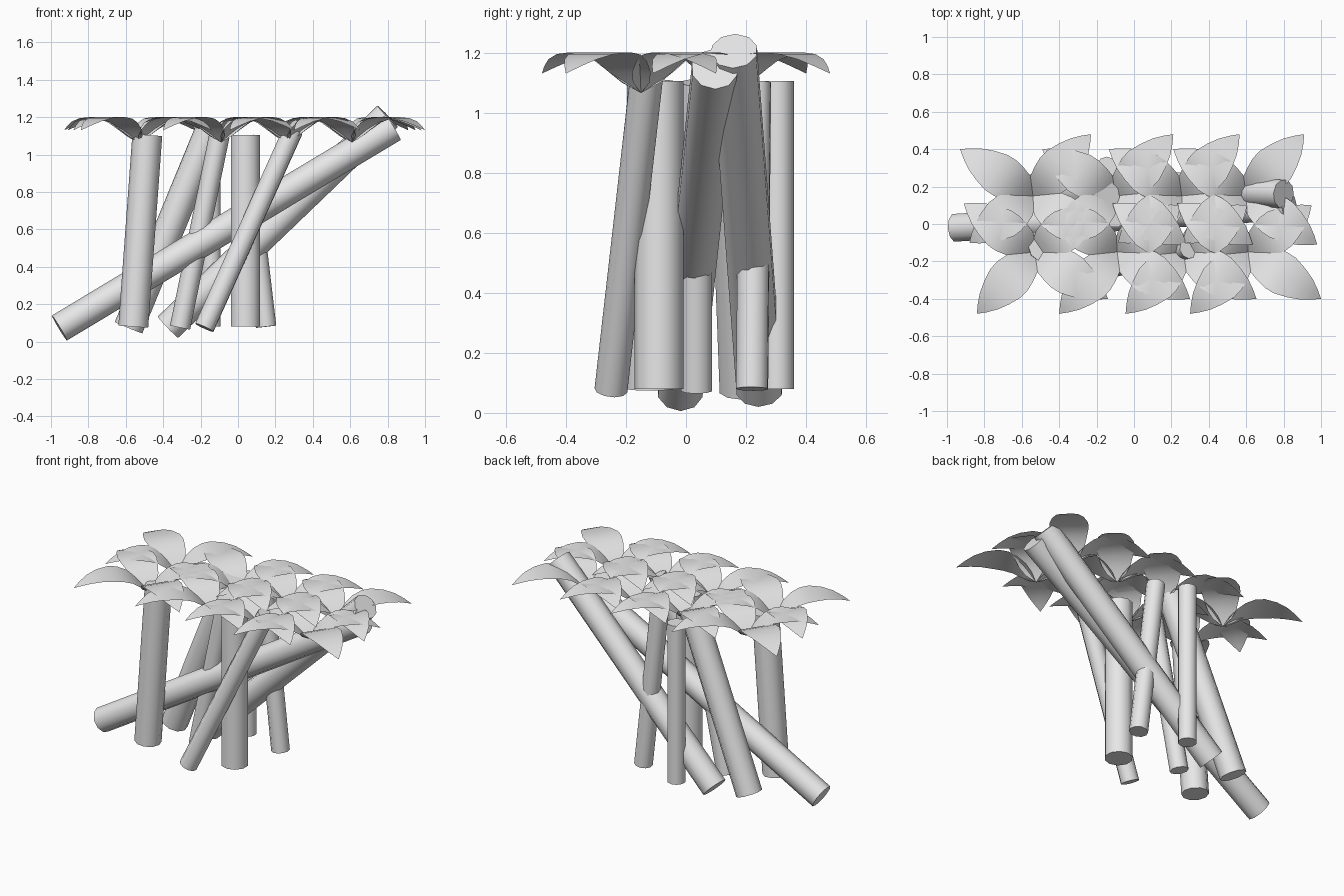
import bpy, bmesh, math
from mathutils import Vector

if "Cube" in bpy.data.objects:
    bpy.data.objects.remove(bpy.data.objects["Cube"])

grey = bpy.data.materials.new("plain grey")
grey.diffuse_color = (0.8, 0.8, 0.8, 1)
grey.use_nodes = True
grey.node_tree.nodes["Principled BSDF"].inputs["Base Color"].default_value = grey.diffuse_color


def add_object(name, bm):
    bmesh.ops.recalc_face_normals(bm, faces=bm.faces)
    mesh = bpy.data.meshes.new(name)
    bm.to_mesh(mesh)
    bm.free()
    mesh.materials.append(grey)
    obj = bpy.data.objects.new(name, mesh)
    bpy.context.collection.objects.link(obj)
    bpy.ops.object.select_all(action='DESELECT')
    obj.select_set(True)
    bpy.context.view_layer.objects.active = obj
    bpy.ops.object.shade_smooth_by_angle(angle=math.radians(40))
    return obj


def trunk(name, bottom, top, radius, sides=10):
    a, b = Vector(bottom), Vector(top)
    bm = bmesh.new()
    bmesh.ops.create_cone(bm, cap_ends=True, segments=sides, radius1=radius,
                          radius2=radius, depth=(b - a).length)
    obj = add_object(name, bm)
    obj.location = (a + b) / 2
    obj.rotation_euler = (b - a).to_track_quat('Z', 'Y').to_euler()


# Trunks: upright, leaning and two long diagonals
trunk("upright_trunk_front", (0.04, -0.09, 0.08), (0.04, -0.09, 1.105), 0.082)
trunk("upright_trunk_back", (-0.145, 0.305, 0.08), (-0.145, 0.305, 1.105), 0.055)
trunk("left_trunk", (-0.56, -0.12, 0.08), (-0.485, -0.12, 1.105), 0.08)
trunk("thin_leaning_trunk", (-0.18, -0.25, 0.075), (0.295, -0.13, 1.13), 0.055)
trunk("long_diagonal_trunk", (-0.955, -0.02, 0.073), (0.83, 0.095, 1.145), 0.078)
trunk("steep_diagonal_trunk", (-0.375, 0.245, 0.077), (0.80, 0.16, 1.205), 0.079)
trunk("back_leaning_trunk", (-0.585, 0.19, 0.075), (-0.15, 0.15, 1.13), 0.08)
trunk("middle_leaning_trunk", (-0.31, 0.035, 0.075), (-0.10, 0.035, 1.10), 0.055)
trunk("right_leaning_trunk", (0.15, 0.22, 0.08), (0.03, 0.23, 1.10), 0.055)

# Leaf profile: share of length, half width, height
PROFILE = [(0.0, 0.0, 1.065), (0.07, 0.055, 1.10), (0.15, 0.083, 1.135),
           (0.26, 0.10, 1.172), (0.38, 0.112, 1.193), (0.50, 0.112, 1.20),
           (0.66, 0.091, 1.195), (0.80, 0.064, 1.178), (0.91, 0.032, 1.154),
           (1.0, 0.0, 1.13)]
# Reach of the four leaves of one crown
REACH = [(-0.39, 0.25), (0.31, 0.33), (-0.34, -0.25), (0.38, -0.26)]


def leaf(bm, hub, reach):
    axis = Vector((*reach, 0))
    side = Vector((-axis.y, axis.x, 0)).normalized()
    rows = []
    for t, w, z in PROFILE:
        c = Vector((*hub, z)) + axis * t
        offsets = (-1, 0, 1) if w else (0,)
        rows.append([bm.verts.new(c + side * w * k) for k in offsets])
    for r, s in zip(rows, rows[1:]):
        if len(r) == 1:
            for i in range(2):
                bm.faces.new((r[0], s[i], s[i + 1]))
        elif len(s) == 1:
            for i in range(2):
                bm.faces.new((r[i], s[0], r[i + 1]))
        else:
            for i in range(2):
                bm.faces.new((r[i], s[i], s[i + 1], r[i + 1]))


# Leaf crowns: two rows of four, the front row turned half round
for n, x in enumerate((-0.54, -0.10, 0.255, 0.60)):
    for row, sign in (("back", 1), ("front", -1)):
        bm = bmesh.new()
        hub = (x + (0.01 if sign < 0 else 0), 0.15 * sign)
        for rx, ry in REACH:
            leaf(bm, hub, (rx * sign, ry * sign))
        # keep all leaf tops facing up
        crown = add_object(f"leaf_crown_{row}_{n + 1}", bm)
        for p in crown.data.polygons:
            if p.normal.z < 0:
                p.flip()
